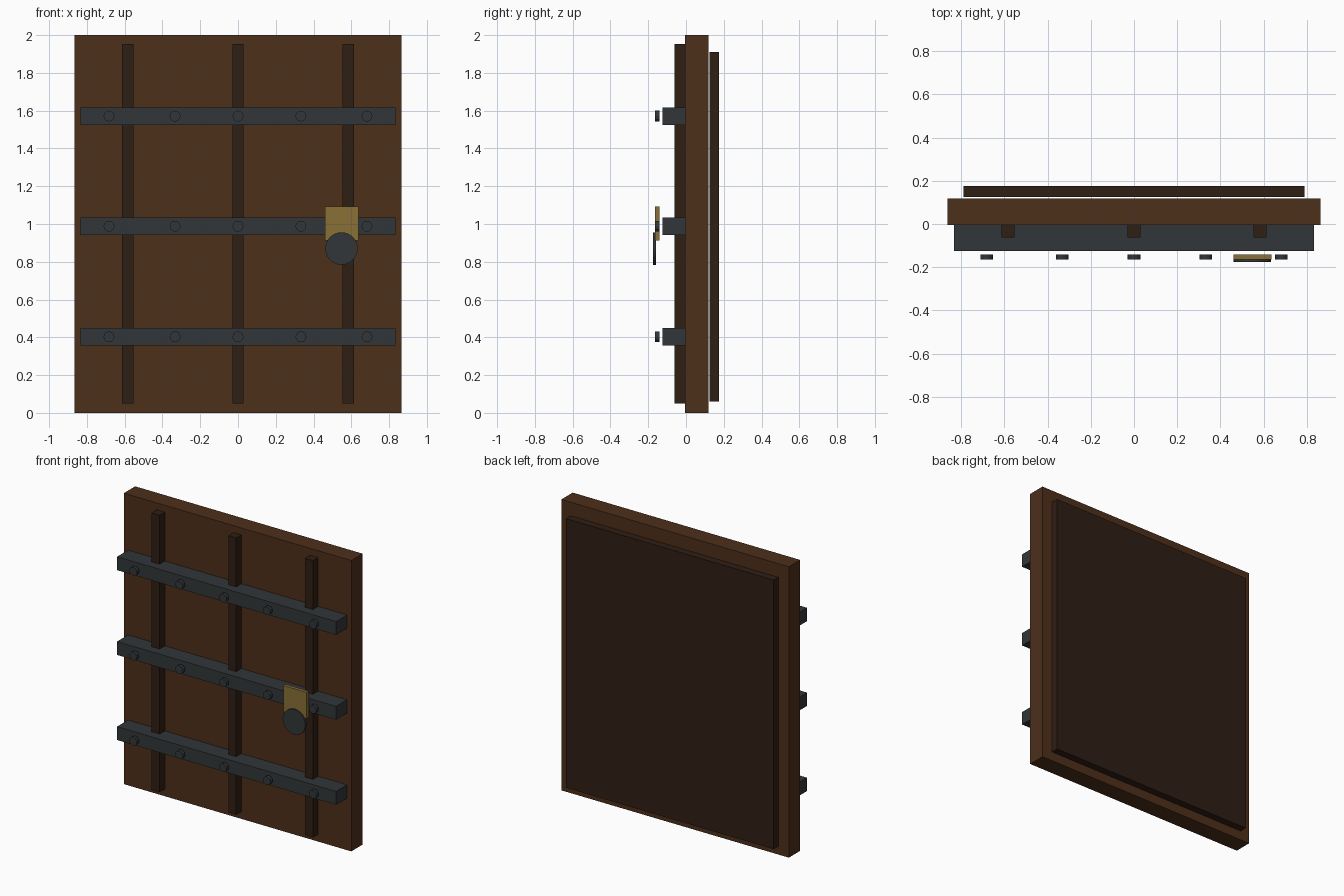
import bpy, math

if "Cube" in bpy.data.objects:
    bpy.data.objects.remove(bpy.data.objects["Cube"])


def material(name, rgb):
    m = bpy.data.materials.new(name)
    m.diffuse_color = (*rgb, 1)
    m.use_nodes = True
    m.node_tree.nodes["Principled BSDF"].inputs["Base Color"].default_value = m.diffuse_color
    return m


wood = material("wood", (0.075, 0.029, 0.011))
dark_wood = material("dark_wood", (0.028, 0.013, 0.007))
iron = material("iron", (0.032, 0.037, 0.040))
brass = material("brass", (0.25, 0.16, 0.035))


def box(name, x, y, z, mat):
    """Box from (min, max) ranges on each axis."""
    spans = (x, y, z)
    bpy.ops.mesh.primitive_cube_add(size=1, location=[(a + b) / 2 for a, b in spans])
    ob = bpy.context.object
    ob.name = name
    ob.scale = [b - a for a, b in spans]
    bpy.ops.object.transform_apply(location=False, rotation=False, scale=True)
    ob.data.materials.append(mat)


def disc(name, x, y, z, radius, sides, mat):
    """Short cylinder facing the front, y is a (min, max) range."""
    bpy.ops.mesh.primitive_cylinder_add(
        vertices=sides, radius=radius, depth=y[1] - y[0],
        location=(x, sum(y) / 2, z), rotation=(math.pi / 2, 0, 0))
    ob = bpy.context.object
    ob.name = name
    ob.data.materials.append(mat)


# Door slab and back panel
box("door_slab", (-0.865, 0.865), (-0.005, 0.118), (0, 2), wood)
box("back_panel", (-0.79, 0.79), (0.124, 0.175), (0.06, 1.91), dark_wood)

# Vertical battens
for x in (-0.583, 0, 0.583):
    box("batten", (x - 0.03, x + 0.03), (-0.062, -0.005), (0.05, 1.953), dark_wood)

# Iron straps with rivets standing just in front
for z in (0.403, 0.988, 1.571):
    box("iron_strap", (-0.833, 0.833), (-0.124, -0.005), (z - 0.046, z + 0.046), iron)
    for x in (-0.683, -0.333, 0, 0.333, 0.683):
        disc("rivet", x, (-0.164, -0.141), z, 0.029, 12, iron)

# Lock plate and round handle
box("lock_plate", (0.46, 0.637), (-0.164, -0.141), (0.912, 1.093), brass)
disc("round_handle", 0.548, (-0.175, -0.159), 0.87, 0.086, 24, iron)
